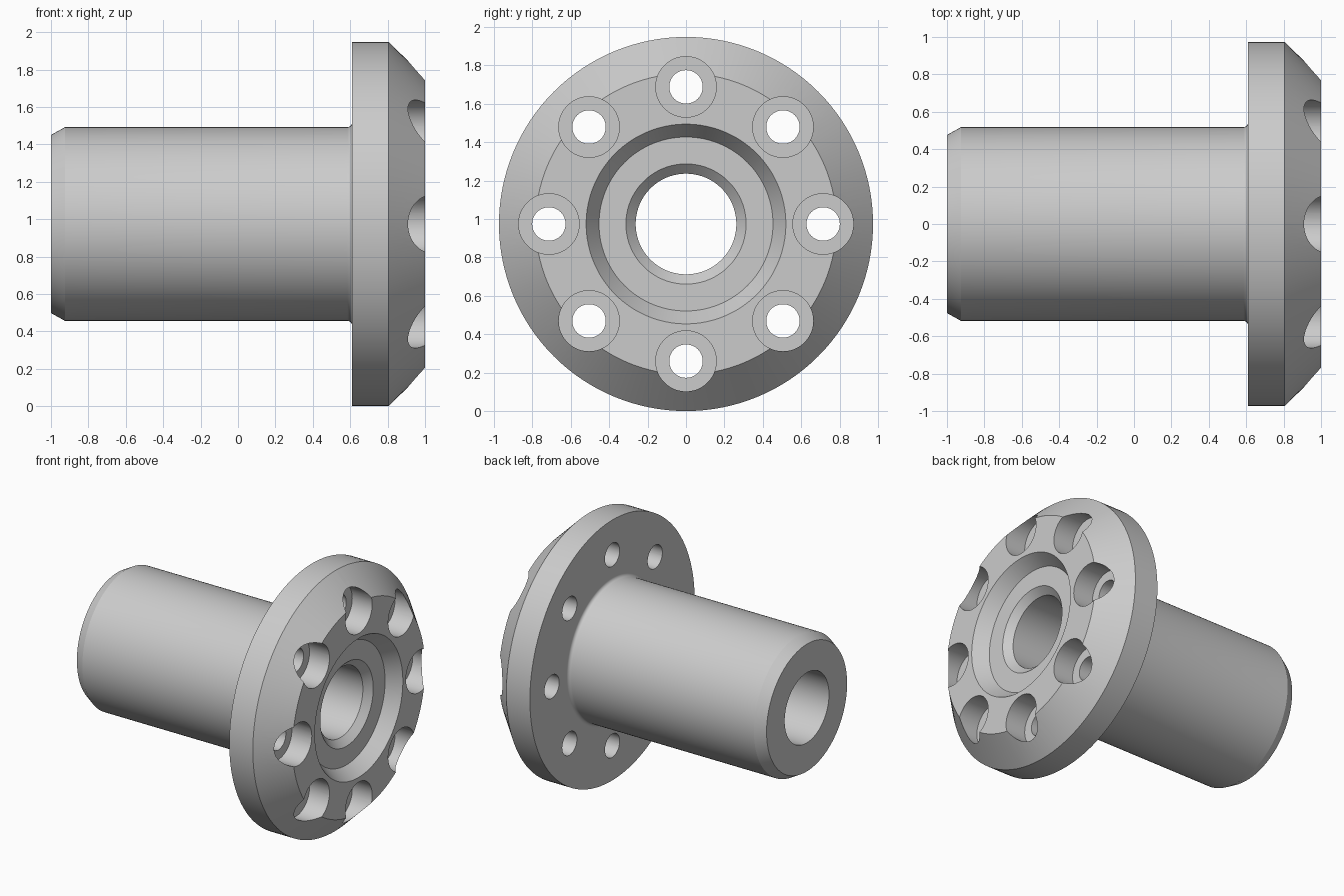
import bpy, bmesh
from math import sin, cos, pi, radians

if "Cube" in bpy.data.objects:
    bpy.data.objects.remove(bpy.data.objects["Cube"])

AXIS_Z = 0.974      # height of the turning axis, equal to the flange radius
SEGS = 128


def add_lathe(bm, profile, steps, y=0.0, z=AXIS_Z, closed=True):
    """Revolve (x, radius) points around a line parallel to x; radius 0 makes a pole."""
    rings = []
    for x, r in profile:
        if r == 0:
            rings.append([bm.verts.new((x, y, z))] * steps)
        else:
            rings.append([bm.verts.new((x, y + r * cos(2 * pi * i / steps),
                                        z + r * sin(2 * pi * i / steps)))
                          for i in range(steps)])
    pairs = list(zip(rings, rings[1:]))
    if closed:
        pairs.append((rings[-1], rings[0]))
    for a, b in pairs:
        for i in range(steps):
            j = (i + 1) % steps
            quad = list(dict.fromkeys((a[i], a[j], b[j], b[i])))
            bm.faces.new(quad)


def make_object(name, bm):
    bmesh.ops.recalc_face_normals(bm, faces=bm.faces)
    mesh = bpy.data.meshes.new(name)
    bm.to_mesh(mesh)
    bm.free()
    obj = bpy.data.objects.new(name, mesh)
    bpy.context.collection.objects.link(obj)
    return obj


# Turned body: chamfered barrel, root fillet, bevelled flange, stepped recess, bore
FILLET = 0.025
root = [(0.61 - FILLET + FILLET * sin(a), 0.518 + FILLET - FILLET * cos(a))
        for a in (radians(15 * k) for k in range(7))]
profile = [(-1, 0.262), (-1, 0.476), (-0.925, 0.518)] + root + [
    (0.61, 0.974), (0.805, 0.974), (1, 0.783),
    (1, 0.52), (0.90, 0.453), (0.90, 0.313), (0.85, 0.262)]
bm = bmesh.new()
add_lathe(bm, profile, SEGS)
body = make_object("flanged_sleeve", bm)

# Bolt circle: eight through holes with counterbores
hole = [(0.5, 0), (0.5, 0.087), (0.835, 0.087), (0.835, 0.158), (1.1, 0.158), (1.1, 0)]
bm = bmesh.new()
for k in range(8):
    a = k * pi / 4
    add_lathe(bm, hole, 48, 0.714 * cos(a), AXIS_Z + 0.714 * sin(a), closed=False)
cutter = make_object("bolt_hole_cutter", bm)
cutter.hide_render = True

cut = body.modifiers.new("bolt_holes", 'BOOLEAN')
cut.operation = 'DIFFERENCE'
cut.solver = 'EXACT'
cut.object = cutter
bpy.context.view_layer.objects.active = body
body.select_set(True)
bpy.ops.object.modifier_apply(modifier=cut.name)
bpy.data.objects.remove(cutter)

# Smooth round walls, crisp machined edges
bpy.ops.object.shade_smooth_by_angle(angle=radians(20))
